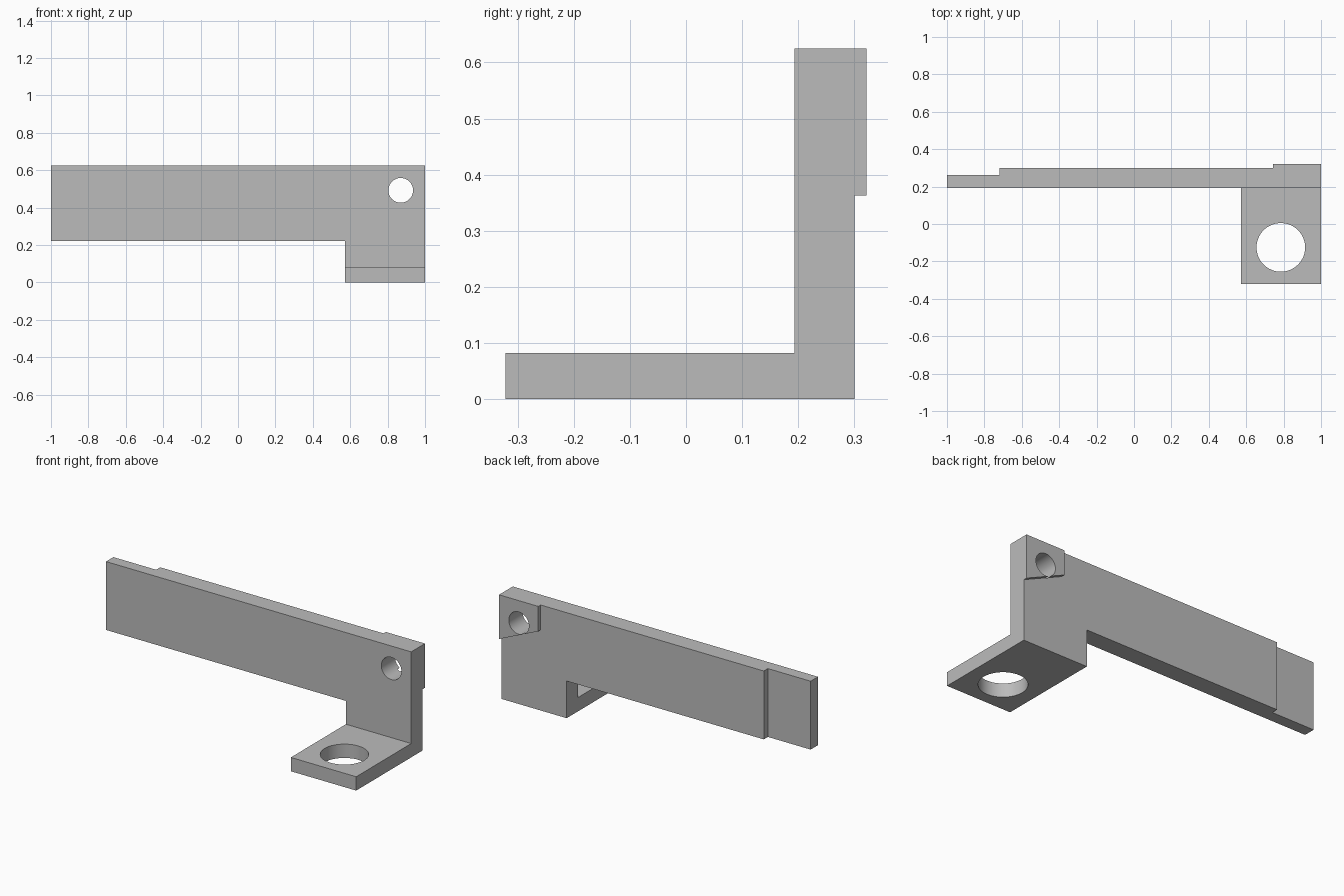
import bpy
import bmesh
import math
from mathutils import Vector

cube = bpy.data.objects.get("Cube")
if cube:
    bpy.data.objects.remove(cube, do_unlink=True)

# Main dimensions
FRONT, BACK, TOP = 0.193, 0.30, 0.625
TAB_X, TAB_TOP, TAB_FRONT = 0.572, 0.082, -0.322
BOSS_BACK = 0.322

grey = bpy.data.materials.new("plain_grey")
grey.use_nodes = True
grey.diffuse_color = (0.5, 0.5, 0.5, 1)
grey.node_tree.nodes["Principled BSDF"].inputs["Base Color"].default_value = (0.5, 0.5, 0.5, 1)


def extrude(name, points, direction):
    """Solid made by sweeping a flat outline along a direction."""
    bm = bmesh.new()
    face = bm.faces.new([bm.verts.new(p) for p in points])
    swept = bmesh.ops.extrude_face_region(bm, geom=[face])["geom"]
    moved = [v for v in swept if isinstance(v, bmesh.types.BMVert)]
    bmesh.ops.translate(bm, verts=moved, vec=Vector(direction))
    bmesh.ops.recalc_face_normals(bm, faces=bm.faces)
    mesh = bpy.data.meshes.new(name)
    bm.to_mesh(mesh)
    bm.free()
    mesh.materials.append(grey)
    obj = bpy.data.objects.new(name, mesh)
    bpy.context.collection.objects.link(obj)
    return obj


def front_profile(name, outline, y0, y1):
    return extrude(name, [(x, y0, z) for x, z in outline], (0, y1 - y0, 0))


def top_profile(name, outline, z0, z1):
    return extrude(name, [(x, y, z0) for x, y in outline], (0, 0, z1 - z0))


def circle(cx, cy, radius, sides=64):
    steps = [2 * math.pi * i / sides for i in range(sides)]
    return [(cx + radius * math.cos(a), cy + radius * math.sin(a)) for a in steps]


def rectangle(x0, y0, x1, y1):
    return [(x0, y0), (x1, y0), (x1, y1), (x0, y1)]


def combine(target, other, operation):
    other.hide_render = True
    mod = target.modifiers.new(operation.lower(), "BOOLEAN")
    mod.operation = operation
    mod.solver = "EXACT"
    mod.object = other
    bpy.context.view_layer.objects.active = target
    bpy.ops.object.modifier_apply(modifier=mod.name)
    bpy.data.objects.remove(other, do_unlink=True)


# Upright arm with a foot dropping down at its left end
bracket = front_profile("bracket", [
    (-1, 0.22), (TAB_X, 0.22), (TAB_X, 0), (1, 0), (1, TOP), (-1, TOP)], FRONT, BACK)

# Horizontal mounting tab and slant-bottomed boss behind the small hole
tab = top_profile("mounting_tab", rectangle(TAB_X, TAB_FRONT, 1, FRONT + 0.05), 0, TAB_TOP)
combine(bracket, tab, "UNION")
boss = front_profile("boss", [
    (0.743, 0.477), (1, 0.363), (1, TOP), (0.743, TOP)], BACK - 0.05, BOSS_BACK)
combine(bracket, boss, "UNION")

# Thinned far end of the arm
step = top_profile("end_step_cutter", rectangle(-1.1, 0.262, -0.72, 0.4), 0.1, 0.8)
combine(bracket, step, "DIFFERENCE")

# Merge flush seams before drilling
bm = bmesh.new()
bm.from_mesh(bracket.data)
bmesh.ops.dissolve_limit(bm, angle_limit=0.01, verts=bm.verts, edges=bm.edges)
bm.to_mesh(bracket.data)
bm.free()

# Large tab hole and small arm hole
tab_hole = top_profile("tab_hole_cutter", circle(0.785, -0.125, 0.13), -0.1, 0.15)
combine(bracket, tab_hole, "DIFFERENCE")
arm_hole = front_profile("arm_hole_cutter", circle(0.87, 0.492, 0.066), 0.1, 0.4)
combine(bracket, arm_hole, "DIFFERENCE")

bpy.ops.object.select_all(action="DESELECT")
bracket.select_set(True)
bpy.context.view_layer.objects.active = bracket
bpy.ops.object.shade_smooth_by_angle(angle=math.radians(30))
